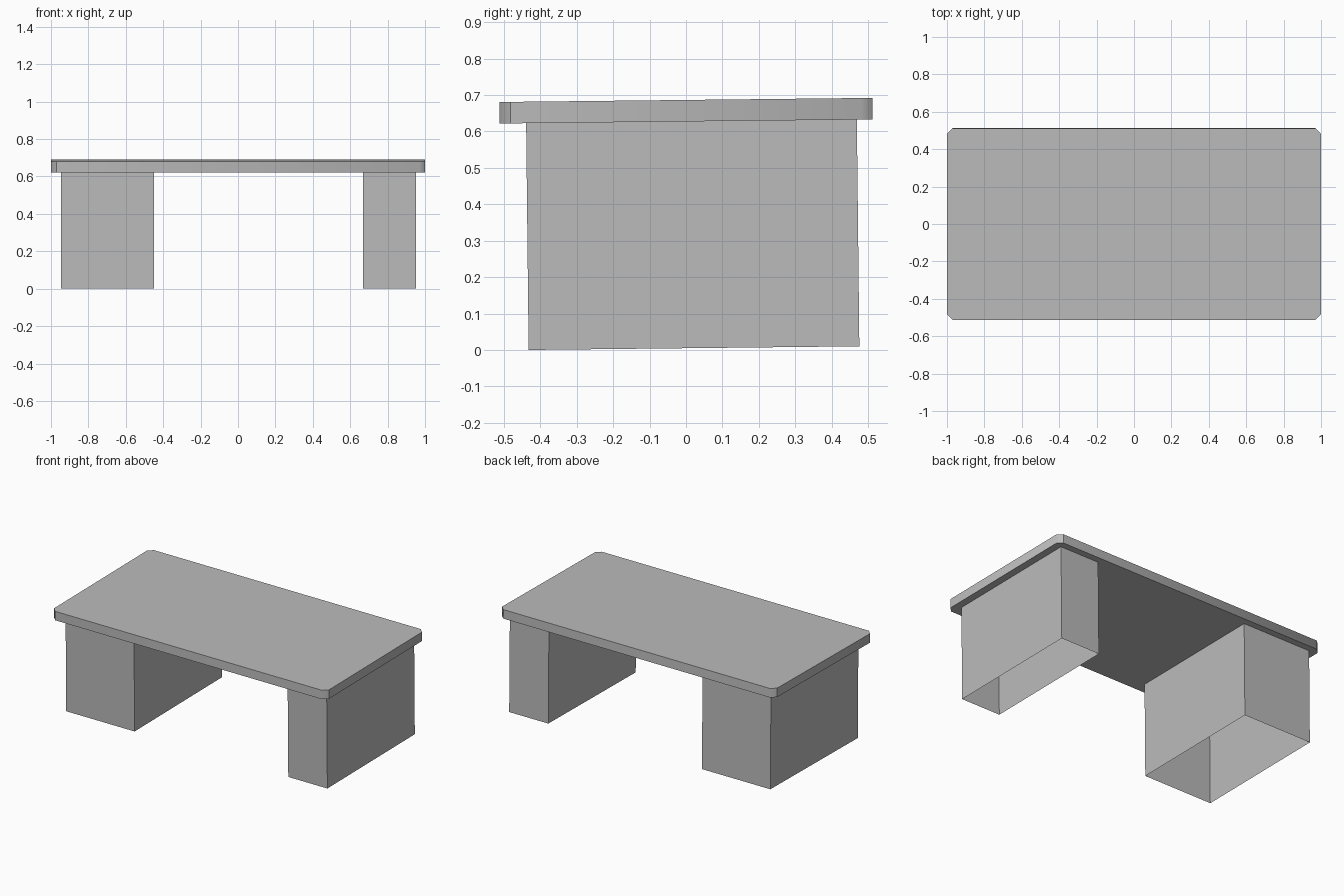
import bpy
import bmesh
from mathutils import Matrix

cube = bpy.data.objects.get("Cube")
if cube:
    bpy.data.objects.remove(cube, do_unlink=True)

TILT = Matrix.Rotation(0.011, 4, 'X')  # the desk leans back slightly

grey = bpy.data.materials.new("plain grey")
grey.use_nodes = True
grey.diffuse_color = (0.5, 0.5, 0.5, 1)
grey.node_tree.nodes["Principled BSDF"].inputs["Base Color"].default_value = (0.5, 0.5, 0.5, 1)


def prism(name, outline, bottom, top, capped):
    """Extrude an outline upwards, with or without end caps."""
    bm = bmesh.new()
    low = [bm.verts.new((x, y, bottom)) for x, y in outline]
    high = [bm.verts.new((x, y, top)) for x, y in outline]
    n = len(outline)
    for i in range(n):
        j = (i + 1) % n
        bm.faces.new((low[i], low[j], high[j], high[i]))
    if capped:
        bm.faces.new(list(reversed(low)))
        bm.faces.new(high)
    bm.transform(TILT)
    mesh = bpy.data.meshes.new(name)
    bm.to_mesh(mesh)
    bm.free()
    mesh.materials.append(grey)
    obj = bpy.data.objects.new(name, mesh)
    bpy.context.collection.objects.link(obj)
    return obj


# Desk top: rectangle with cut corners, listed from the front left cut
w, front, back, c = 1.0, -0.505, 0.519, 0.03
top_outline = [(-w + c, front), (w - c, front), (w, front + c), (w, back - c),
               (w - c, back), (-w + c, back), (-w, back - c), (-w, front + c)]
desk_top = prism("desk_top", top_outline, 0.6275, 0.6865, True)

# Each side blends into the next corner; all other edges stay crisp
mesh = desk_top.data
for face in mesh.polygons:
    face.use_smooth = True
n = len(top_outline)
for edge in mesh.edges:
    a, b = edge.vertices
    upright = abs(a - b) == n
    edge.use_edge_sharp = not (upright and min(a, b) % 2 == 1)

# Pedestals: hollow boxes, open underneath
for name, x0, x1 in (("right_pedestal", -0.946, -0.449), ("left_pedestal", 0.668, 0.952)):
    y0, y1 = -0.432, 0.476
    prism(name, [(x0, y0), (x1, y0), (x1, y1), (x0, y1)], 0.005, 0.6275, False)
